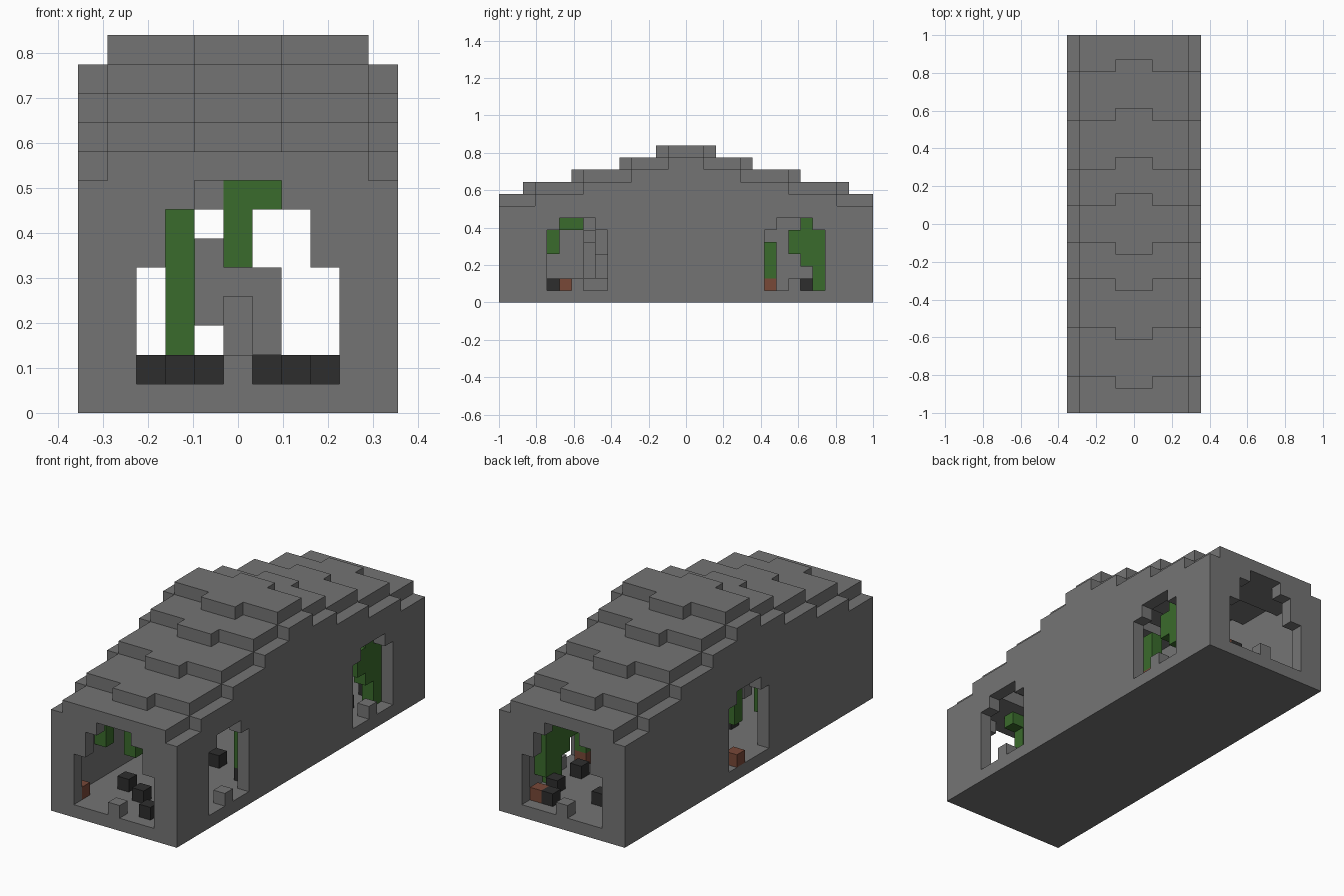
import bpy, bmesh
from mathutils import Vector

cube = bpy.data.objects.get("Cube")
if cube:
    bpy.data.objects.remove(cube)

# Block grid: 11 wide, 31 long, 13 tall
W, L = 11, 31
S = 2 / L


def material(name, rgb):
    m = bpy.data.materials.new(name)
    m.use_nodes = True
    m.diffuse_color = (*rgb, 1)
    m.node_tree.nodes["Principled BSDF"].inputs["Base Color"].default_value = (*rgb, 1)
    return m


stone = material("stone_grey", (0.175, 0.175, 0.175))
leaf = material("vine_green", (0.042, 0.147, 0.025))
coal = material("charcoal", (0.027, 0.027, 0.027))
clay = material("clay_brown", (0.188, 0.065, 0.039))

AXES = [Vector(a) for a in ((1, 0, 0), (0, 1, 0), (0, 0, 1))]


def build(name, cells, mat):
    """Skin a set of grid cells with outward quads where no neighbour touches."""
    bm = bmesh.new()
    for cell in cells:
        c = Vector(cell)
        for i, n in enumerate(AXES):
            for sign in (1, -1):
                if tuple(int(v) for v in c + n * sign) in cells:
                    continue
                u, v = AXES[(i + 1) % 3] / 2, AXES[(i + 2) % 3] / 2
                mid = c + n * sign / 2
                ring = [mid - u - v, mid + u - v, mid + u + v, mid - u + v]
                bm.faces.new([bm.verts.new(p) for p in ring[::sign]])
    bmesh.ops.remove_doubles(bm, verts=bm.verts[:], dist=0.01)
    for p in bm.verts:
        p.co = Vector((p.co.x - (W - 1) / 2, p.co.y - (L - 1) / 2, p.co.z + 0.5)) * S
    me = bpy.data.meshes.new(name)
    bm.to_mesh(me)
    bm.free()
    me.materials.append(mat)
    ob = bpy.data.objects.new(name, me)
    bpy.context.collection.objects.link(ob)
    return ob


def column(x, y, low, high):
    return {(x, y, z) for z in range(low, high + 1)}


# Roof height of the edge columns, stepping up towards the middle
def edge_height(y, shift=0):
    d = min(y, L - 1 - y) + shift
    return 8 + sum(d >= s for s in (3, 7, 11, 14))


def roof_height(x, y):
    if x in (0, W - 1):
        return edge_height(y)
    return edge_height(y, 1 if abs(x - 5) <= 1 else 0) + 1


# Arched openings
def end_opening(x, z):
    d = abs(x - 5)
    return (z >= 1) and (d <= 3 and z <= 4 or d <= 2 and z <= 6 or d <= 1 and z <= 7)


def side_opening(y, z, middle):
    d = abs(y - middle)
    return z >= 1 and (d <= 2 and z <= 5 or d <= 1 and z <= 6)


def is_open(x, y, z):
    if y in (0, L - 1):
        return end_opening(x, z)
    if x == 0:
        return side_opening(y, z, 15)
    if x == W - 1:
        return side_opening(y, z, 6) or side_opening(y, z, 24)
    return 1 <= z < min(edge_height(y - 1), edge_height(y + 1))


# Hollow stone hall
hall = {(x, y, z) for x in range(W) for y in range(L)
        for z in range(roof_height(x, y)) if not is_open(x, y, z)}
# Threshold blocks in the doorways
hall |= {(5, 0, 1), (5, L - 1, 1), (W - 1, 6, 1), (W - 1, 24, 1)}
build("stone_hall", hall, stone)

# Broken inner masonry
masonry = column(4, 7, 3, 5) | column(5, 7, 4, 4) | column(6, 7, 2, 4)
masonry |= column(5, 8, 2, 3) | {(4, 2, 7)}
build("inner_masonry", masonry, stone)

# Hanging vines: x, y, lowest and highest block
vines = [(1, 4, 4, 7), (1, 5, 6, 7), (1, 6, 6, 7), (5, 2, 5, 7), (6, 2, 7, 7),
         (9, 10, 2, 7), (1, 11, 3, 7), (3, 12, 2, 6),
         (9, 22, 2, 4), (9, 24, 4, 5), (9, 25, 3, 6), (9, 26, 1, 7), (9, 27, 2, 7)]
build("vines", set().union(*(column(*v) for v in vines)), leaf)

# Loose blocks lying on the floor
build("charcoal_blocks", {(x, y, 1) for x, y in (
    (3, 4), (5, 3), (7, 1), (6, 11), (4, 11), (9, 10),
    (7, 29), (8, 27), (8, 24), (4, 27), (2, 25))}, coal)
build("clay_blocks", {(x, y, 1) for x, y in (
    (1, 1), (7, 5), (5, 10), (0, 16), (9, 22), (8, 29))}, clay)
